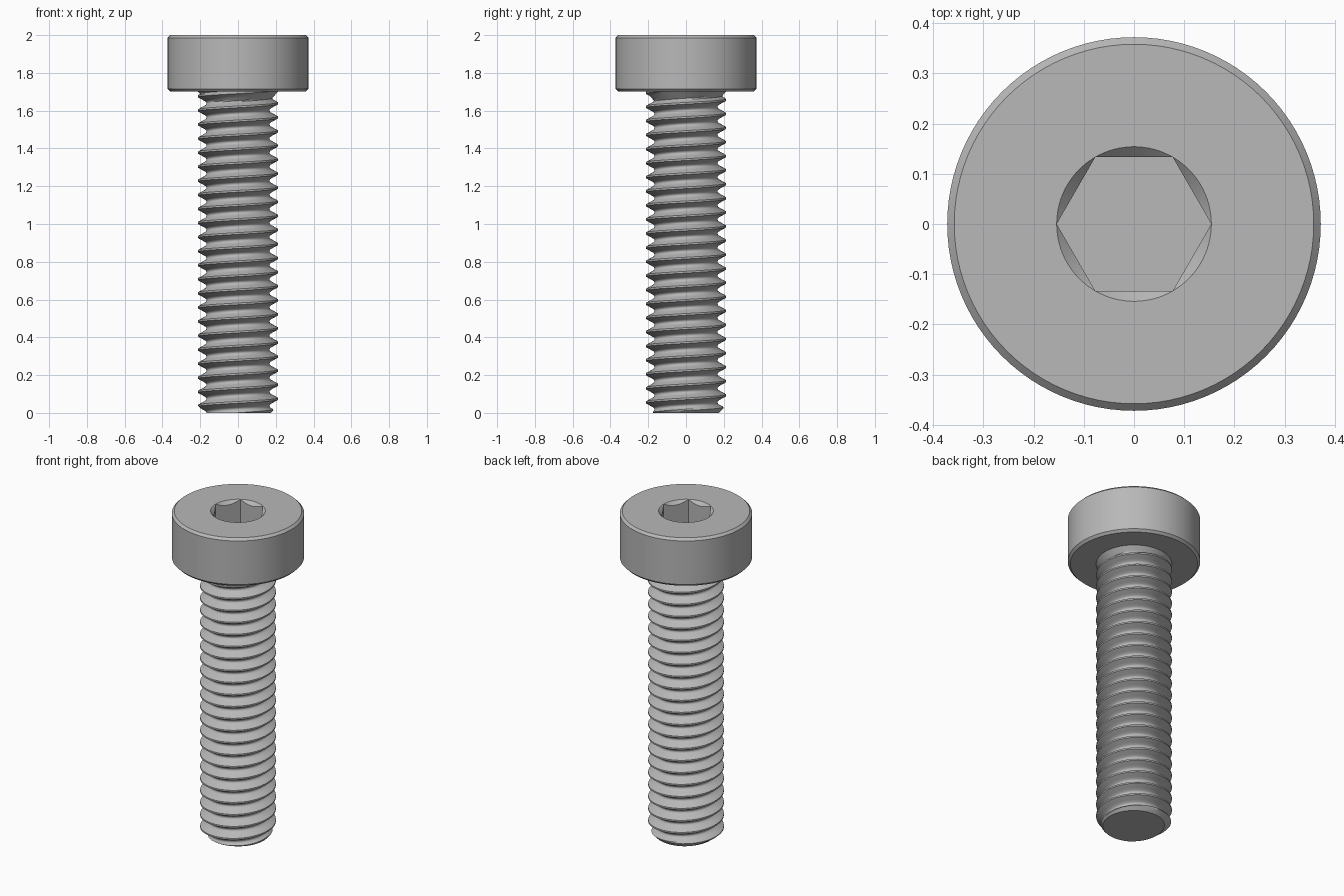
import bpy, bmesh, math

cube = bpy.data.objects.get("Cube")
if cube:
    bpy.data.objects.remove(cube, do_unlink=True)

SEGMENTS = 96
PITCH = 0.0745
CREST, ROOT = 0.2128, 0.167
HEAD_BASE, TOP = 1.702, 2.0
HEAD_R, BEVEL = 0.372, 0.014
HEX_R = 0.154

steel = bpy.data.materials.new("steel grey")
steel.use_nodes = True
colour = (0.48, 0.48, 0.48, 1)
steel.diffuse_color = colour
bsdf = steel.node_tree.nodes["Principled BSDF"]
bsdf.inputs["Base Color"].default_value = colour


def skin(name, rows, cap_first=False, cap_last=False):
    """Join rows of points into a closed tube, then cap chosen ends."""
    bm = bmesh.new()
    grid = [[bm.verts.new(p) for p in row] for row in rows]
    for low, high in zip(grid, grid[1:]):
        for j in range(len(low) - 1):
            bm.faces.new((low[j], low[j + 1], high[j + 1], high[j]))
    bmesh.ops.remove_doubles(bm, verts=bm.verts, dist=0.00005)
    bmesh.ops.dissolve_degenerate(bm, edges=bm.edges, dist=0.00005)
    ends = [e for e in bm.edges if e.is_boundary]
    middle = sum(e.verts[0].co.z for e in ends) / len(ends) if ends else 0
    wanted = [e for e in ends if (cap_first and e.verts[0].co.z <= middle)
              or (cap_last and e.verts[0].co.z >= middle)]
    bmesh.ops.holes_fill(bm, edges=wanted, sides=0)
    bmesh.ops.recalc_face_normals(bm, faces=bm.faces)
    mesh = bpy.data.meshes.new(name)
    bm.to_mesh(mesh)
    bm.free()
    mesh.materials.append(steel)
    obj = bpy.data.objects.new(name, mesh)
    bpy.context.collection.objects.link(obj)
    bpy.ops.object.select_all(action='DESELECT')
    obj.select_set(True)
    bpy.context.view_layer.objects.active = obj
    bpy.ops.object.shade_smooth_by_angle(angle=math.radians(35))
    return obj


def point(r, turn, z):
    a = math.tau * turn
    return (r * math.cos(a), r * math.sin(a), z)


TURNS = [j / SEGMENTS for j in range(SEGMENTS + 1)]


def hex_radius(turn):
    """Distance from the axis to a hexagon side, corners on the x axis."""
    a = (math.tau * turn) % (math.pi / 3) - math.pi / 6
    return HEX_R * math.cos(math.pi / 6) / math.cos(a)


# Head: bevelled disc with a chamfered hexagonal socket
outline = [(0.2, HEAD_BASE), (HEAD_R - BEVEL, HEAD_BASE),
           (HEAD_R, HEAD_BASE + BEVEL), (HEAD_R, TOP - BEVEL),
           (HEAD_R - BEVEL, TOP), (HEX_R, TOP)]
rows = [[point(r, t, z) for t in TURNS] for r, z in outline]
rows.append([point(hex_radius(t), t, TOP - HEX_R + hex_radius(t)) for t in TURNS])
rows.append([point(hex_radius(t), t, TOP - 0.24) for t in TURNS])
skin("head", rows, cap_last=True)


# Threaded shank: right-hand helix, tapered tip, fillet under the head
def thread_radius(turn, z):
    phase = (z / PITCH - turn) % 1
    d = min(phase, 1 - phase)
    if d < 0.0626:
        r = CREST
    elif d < 0.36:
        r = CREST - (d - 0.0626) / 0.2974 * (CREST - ROOT) * 0.88
    else:
        r = ROOT + (CREST - ROOT) * 0.12 * ((0.5 - d) / 0.14) ** 2
    neck = min(max((z - 1.65) / (HEAD_BASE - 1.65), 0), 1)
    r = max(r, ROOT + (CREST - ROOT) * neck)
    return min(r, 0.175 + z)


half = [0.0625, 0.16, 0.26, 0.36, 0.43]
phases = half + [0.5] + [1 - p for p in reversed(half)]
rows = []
for n in range(-2, 25):
    for p in phases:
        row = []
        for t in TURNS:
            z = min(max((n + p + t) * PITCH, 0), HEAD_BASE)
            row.append(point(thread_radius(t, z), t, z))
        rows.append(row)
skin("threaded_shank", rows, cap_first=True)
